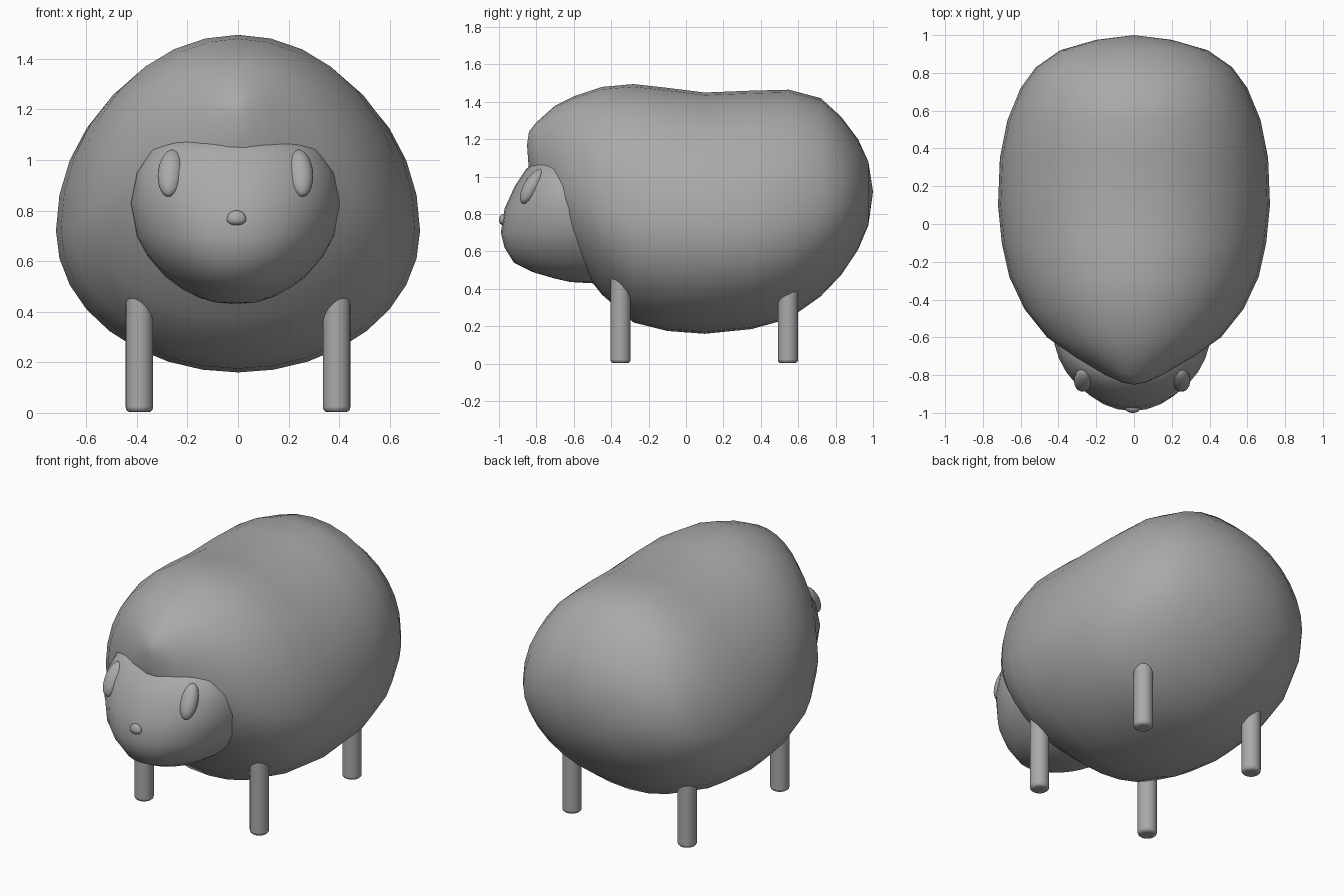
import bpy, bmesh, math
from mathutils import Vector

if "Cube" in bpy.data.objects:
    bpy.data.objects.remove(bpy.data.objects["Cube"])

grey = bpy.data.materials.new("plain grey")
grey.use_nodes = True
GREY = (0.4, 0.4, 0.4, 1)
grey.diffuse_color = GREY
grey.node_tree.nodes["Principled BSDF"].inputs["Base Color"].default_value = GREY


def finish(obj, name, angle=80):
    obj.name = obj.data.name = name
    obj.data.materials.append(grey)
    bpy.ops.object.select_all(action="DESELECT")
    obj.select_set(True)
    bpy.context.view_layer.objects.active = obj
    bpy.ops.object.shade_smooth_by_angle(angle=math.radians(angle))
    return obj


def loft(name, rings, start, end):
    """Skin a stack of point rings and close it with a pole at each end."""
    bm = bmesh.new()
    loops = [[bm.verts.new(p) for p in ring] for ring in rings]
    n = len(loops[0])
    for a, b in zip(loops, loops[1:]):
        for i in range(n):
            j = (i + 1) % n
            bm.faces.new((a[i], a[j], b[j], b[i]))
    for loop, tip in ((loops[0], start), (loops[-1], end)):
        pole = bm.verts.new(tip)
        for i in range(n):
            bm.faces.new((loop[i], loop[(i + 1) % n], pole))
    bmesh.ops.recalc_face_normals(bm, faces=bm.faces)
    mesh = bpy.data.meshes.new(name)
    bm.to_mesh(mesh)
    bm.free()
    obj = bpy.data.objects.new(name, mesh)
    bpy.context.collection.objects.link(obj)
    return finish(obj, name)


def circle(n):
    return [(math.cos(2 * math.pi * i / n), math.sin(2 * math.pi * i / n)) for i in range(n)]


# Woolly body: egg-shaped sections along y (y, top, widest height, bottom, half width)
body = [
    (-.84, 1.24, 1.15, 1.03, .06), (-.8, 1.29, 1.08, .93, .15),
    (-.7, 1.38, 1.0, .72, .32), (-.6, 1.43, .9, .56, .46),
    (-.45, 1.48, .81, .37, .58), (-.28, 1.495, .75, .22, .66),
    (-.1, 1.475, .73, .175, .70), (.1, 1.45, .72, .16, .72),
    (.35, 1.46, .72, .185, .71), (.55, 1.465, .75, .24, .67),
    (.72, 1.42, .8, .36, .6), (.83, 1.32, .84, .475, .52),
    (.92, 1.2, .88, .61, .39), (.975, 1.08, .9, .74, .2),
]
rings = [[(w * c, y, mid + s * (top - mid if s > 0 else mid - low)) for c, s in circle(32)]
         for y, top, mid, low, w in body]
loft("woolly_body", rings, (0, -.85, 1.17), (0, 1, .92))

# Head: level oval sections (height, front y, centre y, half width)
head = [
    (.437, -.62, -.5, .08), (.455, -.7, -.5, .14), (.49, -.82, -.5, .21),
    (.54, -.92, -.5, .28), (.62, -.97, -.51, .35), (.7, -.99, -.52, .395),
    (.83, -.97, -.55, .42), (.95, -.915, -.6, .395), (1.04, -.855, -.64, .335),
    (1.085, -.8, -.65, .25),
]
HEAD_X = -.01
rings = [[(HEAD_X + w * c, mid + s * (mid - front), z) for c, s in circle(32)]
         for z, front, mid, w in head]
loft("head", rings, (HEAD_X, -.5, .43), (HEAD_X, -.68, 1.1))


def ball(name, location, scale, rotation=(0, 0, 0)):
    bpy.ops.mesh.primitive_uv_sphere_add(segments=24, ring_count=16, radius=1,
                                         location=location, rotation=rotation)
    obj = bpy.context.object
    obj.scale = scale
    return finish(obj, name)


# Eyes lean back along the brow and tip slightly inward
for side, label in ((1, "left"), (-1, "right")):
    ball(label + "_eye", (HEAD_X + side * .256, -.822, .948), (.051, .045, .105),
         (math.radians(-30), math.radians(-6 * side), 0))

# Button nose, flattened underneath
nose = ball("nose", (-.006, -.978, .765), (.038, .022, .036))
for v in nose.data.vertices:
    if v.co.z < 0:
        v.co.z *= .65

# Legs: straight pegs with rounded feet
for y, row in ((-.35, "front"), (.545, "back")):
    for side, label in ((1, "left"), (-1, "right")):
        bpy.ops.mesh.primitive_cylinder_add(vertices=24, radius=.054, depth=.48,
                                            location=(side * .39, y, .243))
        leg = bpy.context.object
        edge = leg.modifiers.new("rounded foot", "BEVEL")
        edge.width = .018
        edge.segments = 3
        edge.limit_method = "ANGLE"
        finish(leg, f"{row}_{label}_leg", 40)
